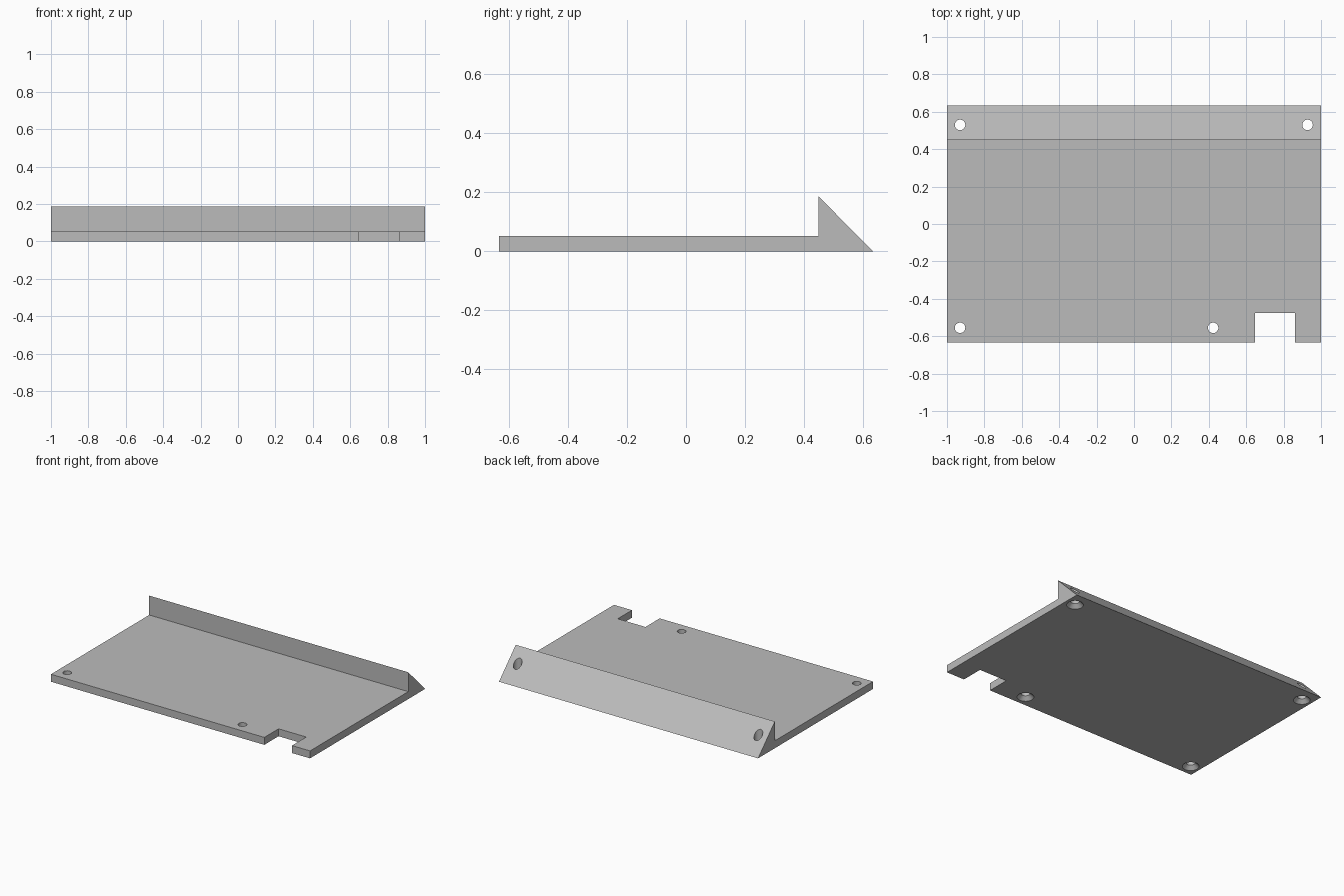
import bpy, bmesh, math

cube = bpy.data.objects.get("Cube")
if cube:
    bpy.data.objects.remove(cube, do_unlink=True)

HALF_Y = 0.634
THICK = 0.052
RIDGE_Y, RIDGE_Z = 0.449, 0.187

grey = bpy.data.materials.new("light grey")
grey.use_nodes = True
colour = (0.5, 0.5, 0.5, 1)
grey.diffuse_color = colour
grey.node_tree.nodes["Principled BSDF"].inputs["Base Color"].default_value = colour


def add_object(name, bm):
    bmesh.ops.recalc_face_normals(bm, faces=bm.faces)
    mesh = bpy.data.meshes.new(name)
    bm.to_mesh(mesh)
    bm.free()
    mesh.materials.append(grey)
    obj = bpy.data.objects.new(name, mesh)
    bpy.context.collection.objects.link(obj)
    return obj


def extrude_profile(name, points, x0, x1):
    """Extrude a closed (y, z) profile along x."""
    bm = bmesh.new()
    face = bm.faces.new([bm.verts.new((x0, y, z)) for y, z in points])
    geom = bmesh.ops.extrude_face_region(bm, geom=[face])["geom"]
    moved = [v for v in geom if isinstance(v, bmesh.types.BMVert)]
    bmesh.ops.translate(bm, verts=moved, vec=(x1 - x0, 0, 0))
    return add_object(name, bm)


def screw_cutter(name, x, y, segments=32):
    """Straight hole with a countersink on the underside."""
    profile = [(0.053, -0.02), (0.053, 0), (0.028, 0.025), (0.028, 0.3)]
    bm = bmesh.new()
    rings = []
    for r, z in profile:
        angles = [2 * math.pi * i / segments for i in range(segments)]
        rings.append([bm.verts.new((x + r * math.cos(a), y + r * math.sin(a), z))
                      for a in angles])
    for low, high in zip(rings, rings[1:]):
        for i in range(segments):
            j = (i + 1) % segments
            bm.faces.new((low[i], low[j], high[j], high[i]))
    bm.faces.new(rings[0])
    bm.faces.new(rings[-1])
    return add_object(name, bm)


# Base plate and wedge as one solid section
plate = extrude_profile("mounting_plate", [
    (-HALF_Y, 0), (HALF_Y, 0), (RIDGE_Y, RIDGE_Z),
    (RIDGE_Y, THICK), (-HALF_Y, THICK)], -1, 1)

# Front notch and screw holes
cutters = [extrude_profile("notch_cutter", [
    (-0.8, -0.1), (-0.477, -0.1), (-0.477, 0.2), (-0.8, 0.2)], 0.647, 0.861)]
for x, y in [(-0.93, 0.53), (0.928, 0.53), (-0.93, -0.555), (0.423, -0.555)]:
    cutters.append(screw_cutter("screw_hole_cutter", x, y))

bpy.context.view_layer.objects.active = plate
for cutter in cutters:
    mod = plate.modifiers.new("cut", "BOOLEAN")
    mod.operation = "DIFFERENCE"
    mod.solver = "EXACT"
    mod.object = cutter
    bpy.ops.object.modifier_apply(modifier=mod.name)
    bpy.data.objects.remove(cutter, do_unlink=True)

# Smooth hole walls, crisp edges elsewhere
bpy.ops.object.select_all(action="DESELECT")
plate.select_set(True)
bpy.ops.object.shade_smooth_by_angle(angle=math.radians(25))
